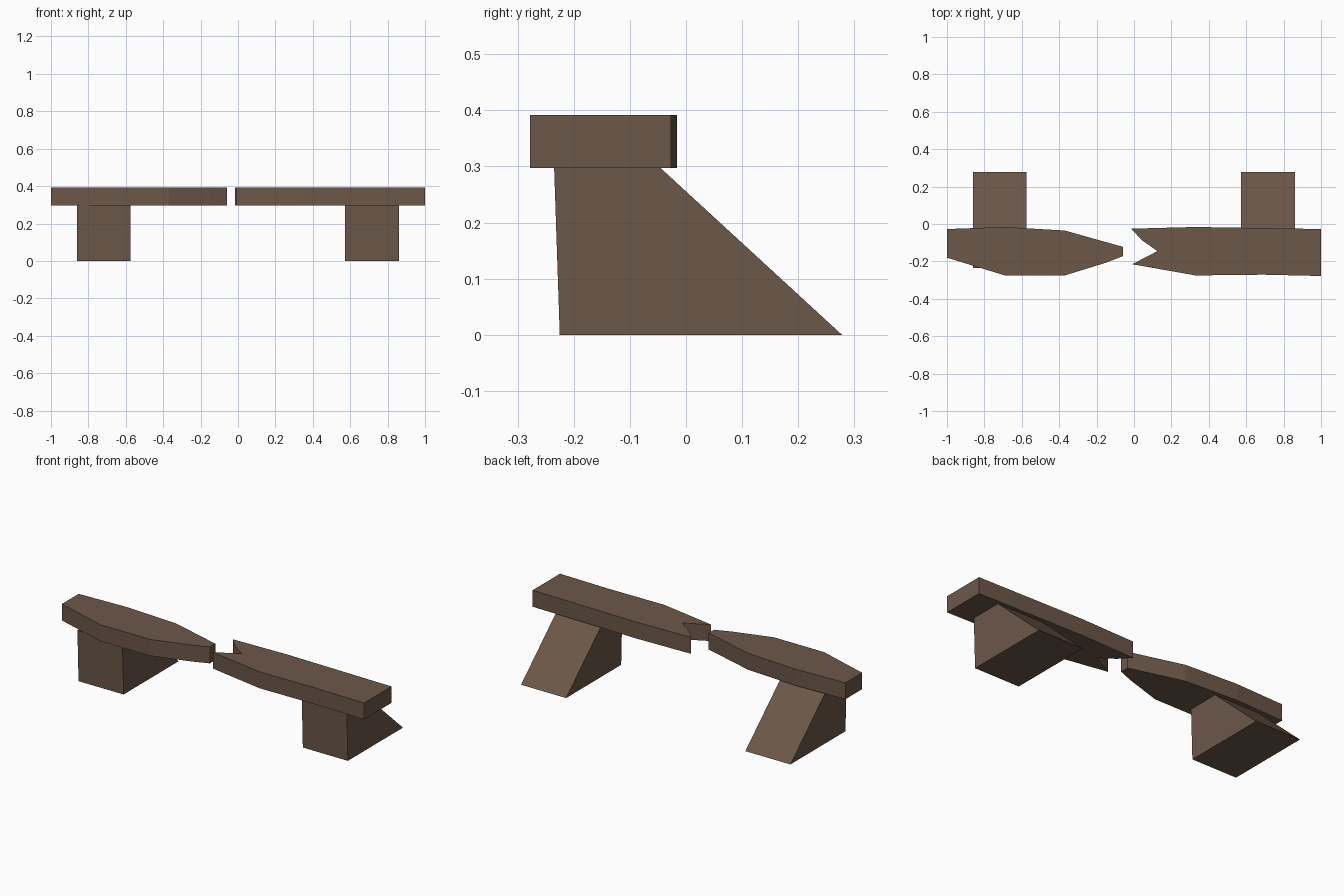
import bpy
import bmesh
from mathutils import Vector

cube = bpy.data.objects.get("Cube")
if cube:
    bpy.data.objects.remove(cube, do_unlink=True)

# Single weathered wood colour
wood = bpy.data.materials.new("brown_wood")
wood.use_nodes = True
colour = (0.15, 0.095, 0.066, 1)
wood.diffuse_color = colour
wood.node_tree.nodes["Principled BSDF"].inputs["Base Color"].default_value = colour


def prism(name, points, offset):
    """Extrude a closed polygon along an offset into a flat-faced solid."""
    bm = bmesh.new()
    face = bm.faces.new([bm.verts.new(p) for p in points])
    out = bmesh.ops.extrude_face_region(bm, geom=[face], use_keep_orig=True)
    moved = [v for v in out["geom"] if isinstance(v, bmesh.types.BMVert)]
    bmesh.ops.translate(bm, verts=moved, vec=Vector(offset))
    bmesh.ops.recalc_face_normals(bm, faces=bm.faces)
    mesh = bpy.data.meshes.new(name)
    bm.to_mesh(mesh)
    bm.free()
    mesh.materials.append(wood)
    obj = bpy.data.objects.new(name, mesh)
    bpy.context.collection.objects.link(obj)
    return obj


BOTTOM, TOP = 0.297, 0.392

# Plank with a tapered tip and a chamfered outer corner
tapered_plank = [(-1, -0.18), (-0.69, -0.275), (-0.37, -0.275),
                 (-0.15, -0.207), (-0.06, -0.172), (-0.06, -0.122),
                 (-0.37, -0.035), (-0.69, -0.016), (-1, -0.027)]

# Plank with a splintered, notched inner end
notched_plank = [(1, -0.278), (0.69, -0.271), (0.33, -0.275),
                 (-0.01, -0.215), (0.125, -0.145), (0.04, -0.085),
                 (-0.015, -0.025), (0.33, -0.016), (1, -0.027)]

for name, outline in (("right_plank", tapered_plank), ("left_plank", notched_plank)):
    prism(name, [(x, y, BOTTOM) for x, y in outline], (0, 0, TOP - BOTTOM))

# Wedge supports with a sloping back
wedge = [(-0.225, 0), (0.278, 0), (-0.045, BOTTOM), (-0.235, BOTTOM)]
for name, start in (("right_support", -0.862), ("left_support", 0.572)):
    prism(name, [(start, y, z) for y, z in wedge], (0.288, 0, 0))
